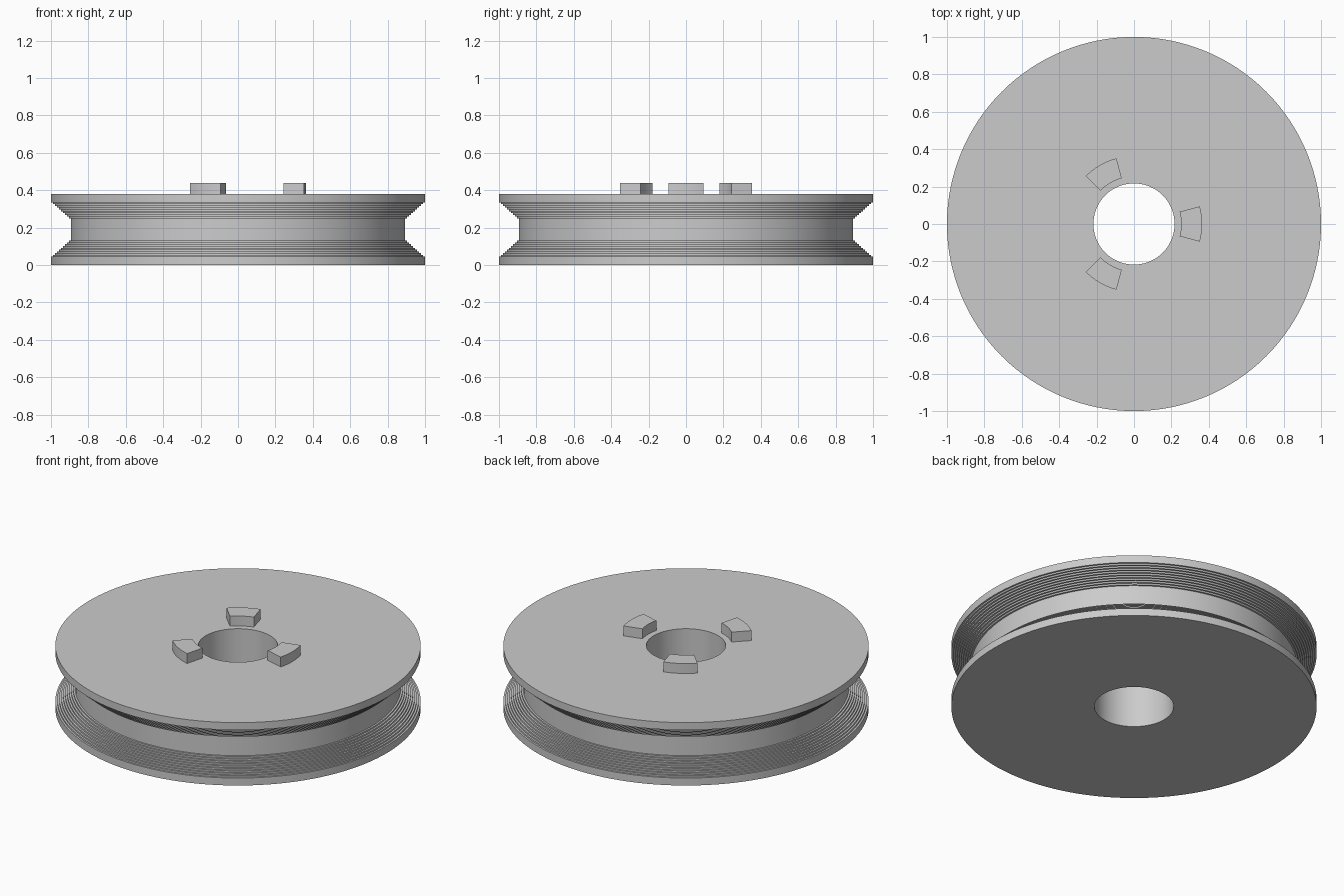
import bpy, bmesh
from math import radians, cos, sin, pi

cube = bpy.data.objects.get("Cube")
if cube:
    bpy.data.objects.remove(cube, do_unlink=True)

grey = bpy.data.materials.new("plain grey")
grey.use_nodes = True
colour = (0.6, 0.6, 0.6, 1)
grey.diffuse_color = colour
grey.node_tree.nodes["Principled BSDF"].inputs["Base Color"].default_value = colour

HEIGHT, RIM, GROOVE, BORE = 0.38, 1.0, 0.893, 0.217
STEPS, SIDES = 10, 128


def make_object(name, bm):
    bmesh.ops.recalc_face_normals(bm, faces=bm.faces)
    mesh = bpy.data.meshes.new(name)
    bm.to_mesh(mesh)
    bm.free()
    mesh.materials.append(grey)
    obj = bpy.data.objects.new(name, mesh)
    bpy.context.collection.objects.link(obj)
    bpy.ops.object.select_all(action="DESELECT")
    obj.select_set(True)
    bpy.context.view_layer.objects.active = obj
    bpy.ops.object.shade_smooth_by_angle(angle=radians(30))
    return obj


# Pulley wheel: closed cross-section with a stair-stepped groove, turned about z
dr, dz = (RIM - GROOVE) / STEPS, 0.0095
lower = [(BORE, 0), (RIM, 0)]
z = 0.045
for i in range(STEPS):
    lower += [(RIM - i * dr, z), (RIM - (i + 1) * dr, z)]
    z += dz
upper = [(r, HEIGHT - h) for r, h in reversed(lower)]
profile = lower + upper

bm = bmesh.new()
rings = [[bm.verts.new((r * cos(2 * pi * k / SIDES), r * sin(2 * pi * k / SIDES), h))
          for k in range(SIDES)] for r, h in profile]
for a, b in zip(rings, rings[1:] + rings[:1]):
    for k in range(SIDES):
        n = (k + 1) % SIDES
        bm.faces.new((a[k], a[n], b[n], b[k]))
make_object("pulley_wheel", bm)


# Drive lugs: three curved blocks around the bore
def lug(name, centre, inner=0.253, outer=0.364, half=15, parts=6):
    angles = [radians(centre - half + 2 * half * i / parts) for i in range(parts + 1)]
    outline = [(inner * cos(a), inner * sin(a)) for a in angles]
    outline += [(outer * cos(a), outer * sin(a)) for a in reversed(angles)]
    bm = bmesh.new()
    face = bm.faces.new([bm.verts.new((x, y, HEIGHT)) for x, y in outline])
    top = bmesh.ops.extrude_face_region(bm, geom=[face])
    moved = [v for v in top["geom"] if isinstance(v, bmesh.types.BMVert)]
    bmesh.ops.translate(bm, verts=moved, vec=(0, 0, 0.06))
    make_object(name, bm)


for i in range(3):
    lug(f"drive_lug_{i + 1}", i * 120)
